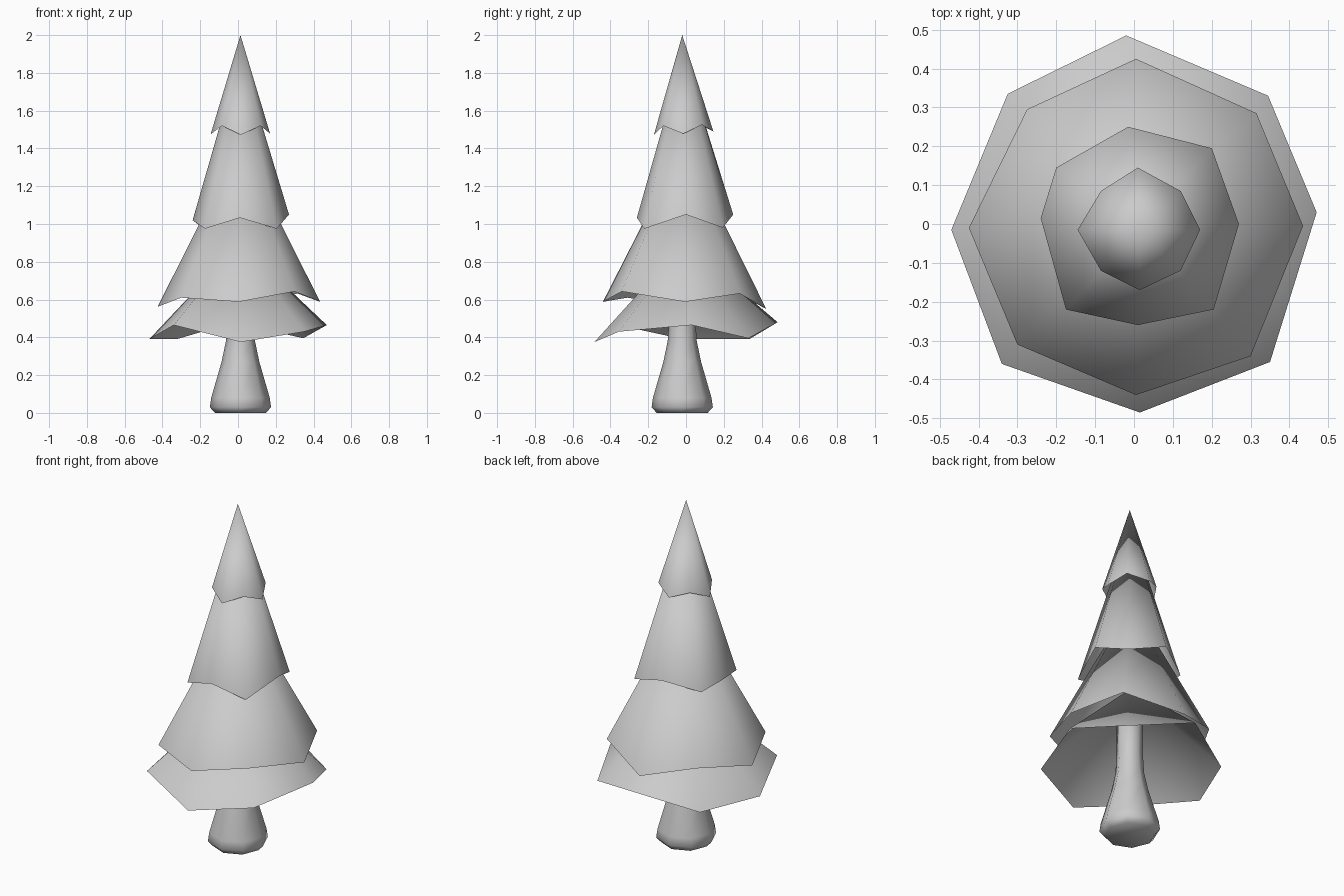
import bpy, bmesh
from math import cos, sin, pi


def finish(bm, name):
    me = bpy.data.meshes.new(name)
    bm.normal_update()
    bm.to_mesh(me)
    bm.free()
    for p in me.polygons:
        p.use_smooth = True
    ob = bpy.data.objects.new(name, me)
    bpy.context.collection.objects.link(ob)
    return ob


def skirt(name, rim, apex):
    """Open eight-sided cone with an uneven rim."""
    bm = bmesh.new()
    ring = [bm.verts.new(p) for p in rim]
    tip = bm.verts.new(apex)
    for i in range(8):
        bm.faces.new((ring[i], ring[(i + 1) % 8], tip))
    finish(bm, name)


def lathe(name, profile, centre, sides=8):
    """Closed low-poly turned shape from (radius, z) pairs."""
    bm = bmesh.new()
    rings = []
    for r, z in profile:
        rings.append([bm.verts.new((centre[0] + r * cos(2 * pi * k / sides),
                                    centre[1] + r * sin(2 * pi * k / sides), z))
                      for k in range(sides)])
    for a, b in zip(rings, rings[1:]):
        for k in range(sides):
            n = (k + 1) % sides
            bm.faces.new((a[k], a[n], b[n], b[k]))
    bm.faces.new(rings[0][::-1])
    bm.faces.new(rings[-1])
    finish(bm, name)


# Trunk, flared at the foot
lathe("trunk", [(0.135, 0.0), (0.162, 0.03), (0.155, 0.08), (0.1, 0.27),
                (0.077, 0.38), (0.07, 0.5), (0.07, 0.8)], (0.013, -0.02))

# Branch tiers, rim points counter-clockwise from +x
skirt("branches_bottom", [
    (0.47, 0.03, 0.465), (0.345, 0.33, 0.395), (-0.02, 0.485, 0.48), (-0.325, 0.335, 0.39),
    (-0.47, -0.015, 0.39), (-0.34, -0.36, 0.465), (0.015, -0.485, 0.375), (0.35, -0.355, 0.43),
], (0.01, -0.01, 0.9))
skirt("branches_lower", [
    (0.435, -0.005, 0.588), (0.315, 0.285, 0.632), (0.005, 0.425, 0.55), (-0.275, 0.295, 0.62),
    (-0.425, -0.01, 0.562), (-0.3, -0.31, 0.61), (0.005, -0.44, 0.588), (0.3, -0.34, 0.643),
], (0.01, -0.01, 1.43))
skirt("branches_upper", [
    (0.27, 0.0, 1.05), (0.2, 0.195, 0.98), (-0.015, 0.25, 1.05), (-0.2, 0.145, 0.99),
    (-0.24, 0.015, 1.02), (-0.175, -0.22, 0.975), (0.01, -0.26, 1.033), (0.205, -0.22, 0.975),
], (0.013, -0.015, 1.9))
skirt("branches_top", [
    (0.17, -0.015, 1.478), (0.12, 0.085, 1.525), (0.01, 0.145, 1.49), (-0.085, 0.085, 1.52),
    (-0.145, -0.015, 1.475), (-0.085, -0.12, 1.52), (0.015, -0.17, 1.472), (0.12, -0.12, 1.52),
], (0.013, -0.02, 2.0))
